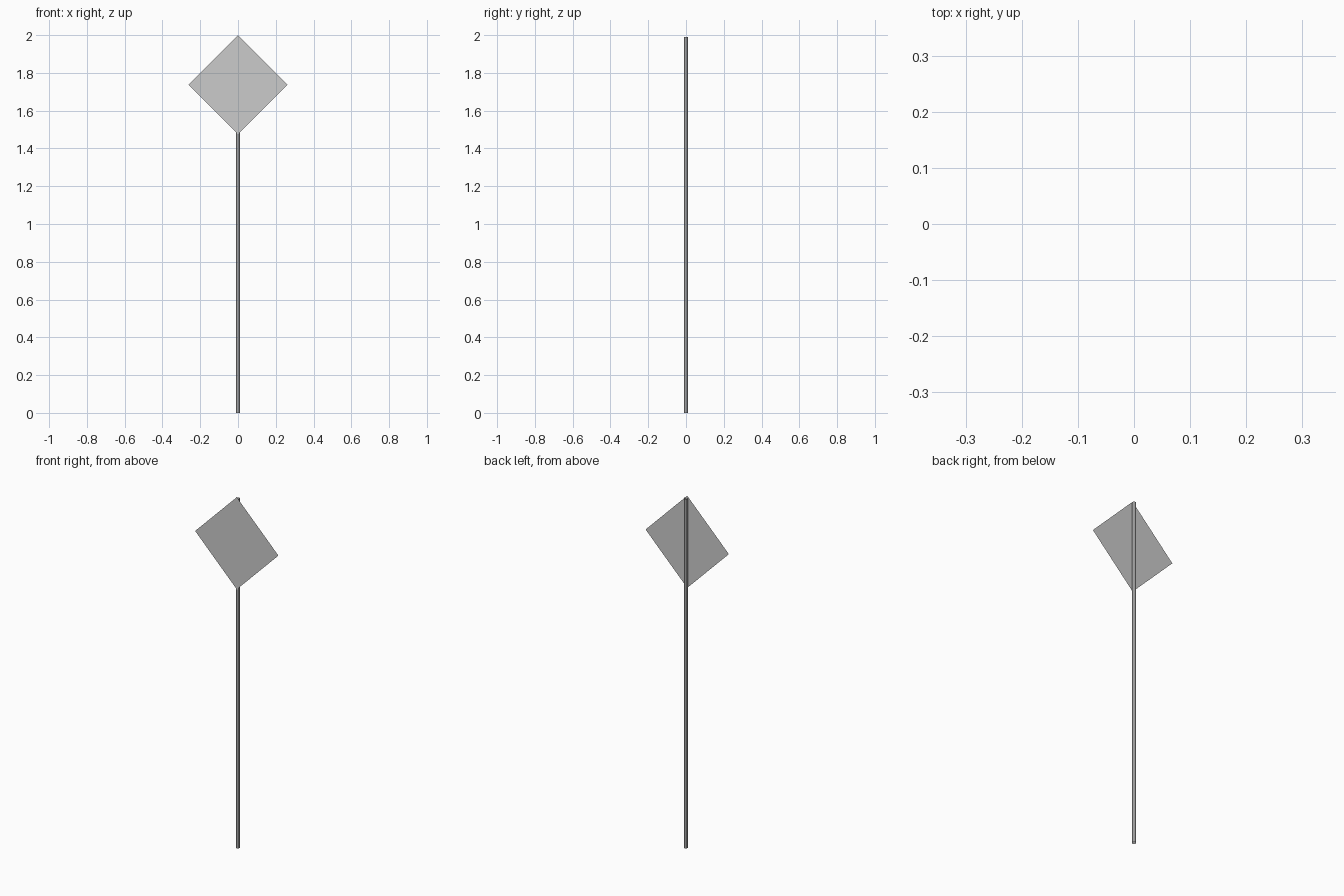
import bpy, bmesh, math

if "Cube" in bpy.data.objects:
    bpy.data.objects.remove(bpy.data.objects["Cube"])

R = 0.011          # pole radius
SIDES = 8


def make_object(name, bm):
    mesh = bpy.data.meshes.new(name)
    bm.to_mesh(mesh)
    bm.free()
    obj = bpy.data.objects.new(name, mesh)
    bpy.context.collection.objects.link(obj)
    return obj


# Pole: open-ended low-poly tube
bm = bmesh.new()
rings = []
for z in (0.0, 1.99):
    ring = []
    for i in range(SIDES):
        a = 2 * math.pi * i / SIDES
        ring.append(bm.verts.new((R * math.cos(a), R * math.sin(a), z)))
    rings.append(ring)
for i in range(SIDES):
    j = (i + 1) % SIDES
    bm.faces.new((rings[0][i], rings[0][j], rings[1][j], rings[1][i]))
make_object("pole", bm)

# Sign panel: flat diamond touching the front of the pole
bm = bmesh.new()
h, zc, y = 0.2625, 1.7375, -R
corners = [(0, -h), (h, 0), (0, h), (-h, 0)]
bm.faces.new([bm.verts.new((x, y, zc + z)) for x, z in corners])
make_object("sign_panel", bm)
